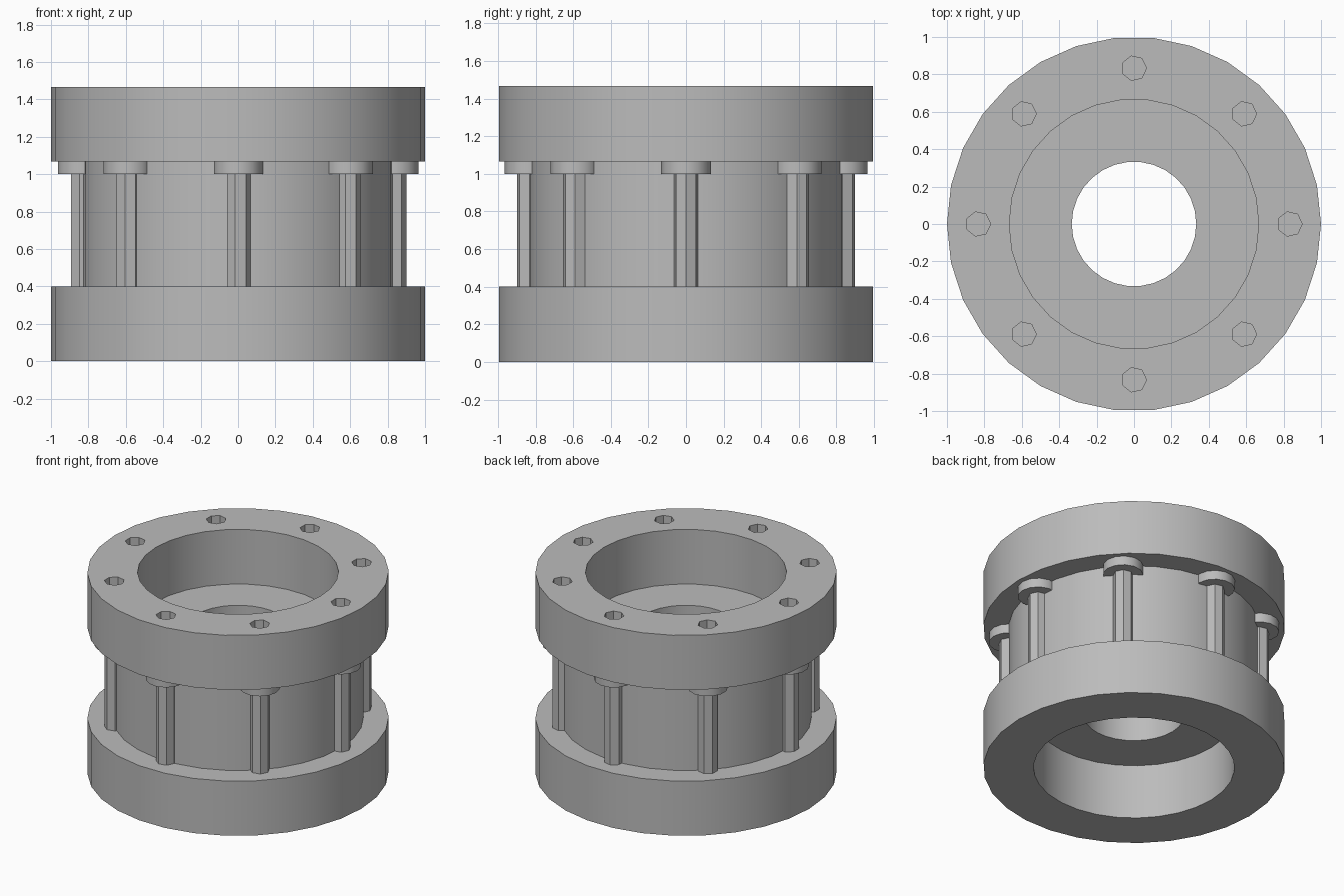
import bpy, bmesh
from math import sin, cos, pi, radians
from mathutils import Vector

cube = bpy.data.objects.get("Cube")
if cube:
    bpy.data.objects.remove(cube, do_unlink=True)

# Main dimensions
FLANGE_R, BODY_R, BORE_R, HOLE_R = 1.0, 0.833, 0.667, 0.333
LOW, SEAT, HIGH, TOP = 0.4, 1.0, 1.067, 1.467
BOLT_R, HEAD_R = 0.0667, 0.1333
BOLTS = [(BODY_R * cos(i * pi / 4), BODY_R * sin(i * pi / 4)) for i in range(8)]

grey = bpy.data.materials.new("plain grey")
grey.use_nodes = True
colour = (0.5, 0.5, 0.5, 1)
grey.diffuse_color = colour
grey.node_tree.nodes["Principled BSDF"].inputs["Base Color"].default_value = colour


def finish(bm, name):
    bmesh.ops.recalc_face_normals(bm, faces=bm.faces)
    mesh = bpy.data.meshes.new(name)
    bm.to_mesh(mesh)
    bm.free()
    mesh.materials.append(grey)
    obj = bpy.data.objects.new(name, mesh)
    bpy.context.collection.objects.link(obj)
    return obj


def activate(obj):
    bpy.ops.object.select_all(action="DESELECT")
    obj.select_set(True)
    bpy.context.view_layer.objects.active = obj


def smooth(obj):
    activate(obj)
    bpy.ops.object.shade_smooth_by_angle(angle=radians(30))


def prism(bm, centre, radius, sides, z0, z1):
    """Upright prism with its first corner towards +x."""
    x, y = centre
    ring = [bm.verts.new((x + radius * cos(2 * pi * i / sides),
                          y + radius * sin(2 * pi * i / sides), z0))
            for i in range(sides)]
    base = bm.faces.new(ring)
    out = bmesh.ops.extrude_face_region(bm, geom=[base], use_keep_orig=True)
    top = [v for v in out["geom"] if isinstance(v, bmesh.types.BMVert)]
    bmesh.ops.translate(bm, verts=top, vec=Vector((0, 0, z1 - z0)))


# Double-flanged housing: one closed profile turned about z
profile = [(BORE_R, 0), (FLANGE_R, 0), (FLANGE_R, LOW), (BODY_R, LOW),
           (BODY_R, HIGH), (FLANGE_R, HIGH), (FLANGE_R, TOP), (BORE_R, TOP),
           (BORE_R, HIGH), (HOLE_R, HIGH), (HOLE_R, LOW), (BORE_R, LOW)]
bm = bmesh.new()
points = [bm.verts.new((r, 0, z)) for r, z in profile]
edges = [bm.edges.new((a, b)) for a, b in zip(points, points[1:] + points[:1])]
bmesh.ops.spin(bm, geom=points + edges, cent=(0, 0, 0), axis=(0, 0, 1),
               angle=2 * pi, steps=30)
bmesh.ops.remove_doubles(bm, verts=bm.verts, dist=0.0005)
housing = finish(bm, "flanged_housing")

# Bolt holes in the upper flange
bm = bmesh.new()
for centre in BOLTS:
    prism(bm, centre, BOLT_R, 7, HIGH + 0.001, TOP + 0.1)
cutter = finish(bm, "bolt_hole_cutter")
cutter.hide_render = True
cut = housing.modifiers.new("bolt holes", "BOOLEAN")
cut.operation = "DIFFERENCE"
cut.solver = "EXACT"
cut.object = cutter
activate(housing)
bpy.ops.object.modifier_apply(modifier=cut.name)
bpy.data.objects.remove(cutter, do_unlink=True)
smooth(housing)

# Bolts between the flanges, each a shank with a round head
for number, centre in enumerate(BOLTS, 1):
    for part, radius, sides, z0, z1 in (("shank", BOLT_R, 7, LOW, SEAT),
                                        ("head", HEAD_R, 13, SEAT, HIGH)):
        bm = bmesh.new()
        prism(bm, centre, radius, sides, z0, z1)
        smooth(finish(bm, f"bolt_{part}_{number}"))
